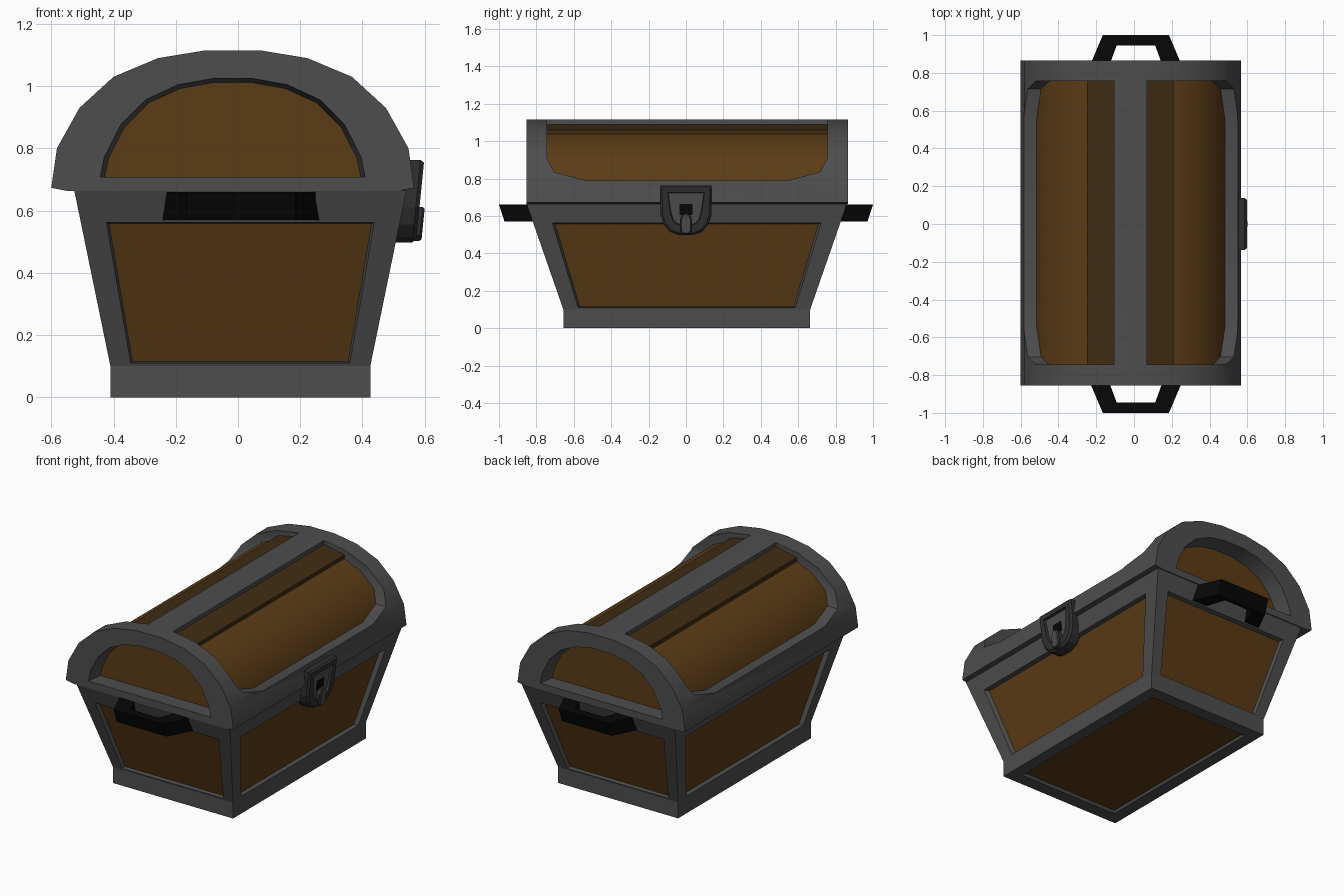
import bpy, bmesh, math
from mathutils import Vector

if "Cube" in bpy.data.objects:
    bpy.data.objects.remove(bpy.data.objects["Cube"])


def material(name, r, g, b):
    m = bpy.data.materials.new(name)
    m.diffuse_color = (r, g, b, 1)
    m.use_nodes = True
    m.node_tree.nodes["Principled BSDF"].inputs["Base Color"].default_value = m.diffuse_color
    return m


IRON = material("dark_iron", 0.075, 0.075, 0.075)
WOOD = material("wood", 0.105, 0.045, 0.008)
DARK_WOOD = material("dark_wood", 0.05, 0.025, 0.006)
BLACK = material("black_iron", 0.002, 0.002, 0.002)
LOCK = material("lock_iron", 0.03, 0.03, 0.03)


def finish(name, bm, mats, smooth=False):
    bmesh.ops.recalc_face_normals(bm, faces=bm.faces)
    me = bpy.data.meshes.new(name)
    bm.to_mesh(me)
    bm.free()
    for m in mats:
        me.materials.append(m)
    ob = bpy.data.objects.new(name, me)
    bpy.context.collection.objects.link(ob)
    if smooth:
        smooth_mesh(me)
    return ob


def smooth_mesh(me):
    for p in me.polygons:
        p.use_smooth = True
    me.set_sharp_from_angle(angle=math.radians(30))


def prism_bm(pts, axis, a, b, far_pts=None):
    """Extrude a 2D outline along an axis from a to b; returns bmesh and far cap."""
    place = {"x": lambda u, v, d: (d, u, v),
             "y": lambda u, v, d: (u, d, v),
             "z": lambda u, v, d: (u, v, d)}[axis]
    bm = bmesh.new()
    near = [bm.verts.new(place(u, v, a)) for u, v in pts]
    far = [bm.verts.new(place(u, v, b)) for u, v in far_pts or pts]
    bm.faces.new(near)
    cap = bm.faces.new(far)
    n = len(pts)
    for i in range(n):
        j = (i + 1) % n
        bm.faces.new((near[i], near[j], far[j], far[i]))
    bmesh.ops.recalc_face_normals(bm, faces=bm.faces)
    return bm, cap


def prism(name, pts, axis, a, b, mat, smooth=False, far_pts=None):
    return finish(name, prism_bm(pts, axis, a, b, far_pts)[0], [mat], smooth)


def cut(ob, cutters):
    for c in cutters:
        m = ob.modifiers.new("cut", "BOOLEAN")
        m.object, m.operation, m.solver = c, "DIFFERENCE", "EXACT"
        c.hide_render = True
    bpy.context.view_layer.update()
    dg = bpy.context.evaluated_depsgraph_get()
    me = bpy.data.meshes.new_from_object(ob.evaluated_get(dg))
    ob.modifiers.clear()
    ob.data = me
    smooth_mesh(me)
    for c in cutters:
        bpy.data.objects.remove(c)


# Chest body: flared box with framed wooden panels
BX, BY = 0.0075, 0.004


def ring(hx, hy, z):
    return [Vector((BX + sx * hx, BY + sy * hy, z))
            for sx, sy in ((-1, -1), (1, -1), (1, 1), (-1, 1))]


def framed(bm, quad, mu, v0, v1, depth):
    """Quad face with a sunken wooden panel."""
    a, b, c, d = quad
    n = (b - a).cross(d - a).normalized()
    if abs(n.z) < 0.9:      # side walls sink level
        n.z = 0

    def at(u, v):
        return a.lerp(b, u).lerp(d.lerp(c, u), v)
    e = 0.008
    uv = lambda k: ((mu + k, v0 + k), (1 - mu - k, v0 + k), (1 - mu - k, v1 - k), (mu + k, v1 - k))
    loops = [quad, [at(*p) for p in uv(0)], [at(*p) - n * depth for p in uv(e)]]
    vs = [[bm.verts.new(p) for p in l] for l in loops]
    for o, i in zip(vs, vs[1:]):
        for k in range(4):
            j = (k + 1) % 4
            bm.faces.new((o[k], o[j], i[j], i[k]))
    bm.faces.new(vs[-1]).material_index = 1


r0, r1, r2 = ring(0.4175, 0.66, 0), ring(0.4175, 0.66, 0.1), ring(0.5335, 0.856, 0.664)
bm = bmesh.new()
for i in range(4):
    j = (i + 1) % 4
    bm.faces.new([bm.verts.new(p) for p in (r0[i], r0[j], r1[j], r1[i])])
    framed(bm, [r1[i], r1[j], r2[j], r2[i]], 0.08 if i % 2 == 0 else 0.062, 0.018, 0.82, 0.027)
framed(bm, r0[::-1], 0.09, 0.06, 0.94, 0.015)
bm.faces.new([bm.verts.new(p) for p in r2])
bmesh.ops.remove_doubles(bm, verts=bm.verts, dist=1e-4)
finish("chest_body", bm, [IRON, WOOD])

# Lid frame: arched prism with side windows and deep end recesses cut out
LX, LY, LZ = -0.017, 0.006, 0.663
HALF = [(0.583, 0.673), (0.565, 0.80), (0.4925, 0.93), (0.383, 1.03), (0.24, 1.09), (0.0875, 1.115)]


def arch(sx, sz, foot):
    h = [(x * sx, LZ + (z - LZ) * sz) for x, z in HALF]
    h[0] = (h[0][0], foot)
    return [(LX + x, z) for x, z in h] + [(LX - x, z) for x, z in reversed(h)]


outer = [(LX + 0.53, LZ)] + arch(1, 1, 0.673) + [(LX - 0.53, LZ)]
lid = prism("lid_frame", outer, "y", LY - 0.86, LY + 0.86, IRON)
side = [(0.75, 1.3), (0.75, 0.91), (0.71, 0.835), (0.54, 0.79)]
window = [(LY + y, z) for y, z in side] + [(LY - y, z) for y, z in reversed(side)]
wide, narrow = arch(0.73, 0.80, 0.708), arch(0.705, 0.77, 0.708)
cut(lid, [prism("cut_right", window, "x", 0.07, 1, IRON),
          prism("cut_left", window, "x", -1, -0.105, IRON)]
    + [prism("cut_end", wide, "y", LY + s * 0.861, LY + s * 0.757, IRON, False, narrow)
       for s in (-1, 1)])

# Wooden lid core (its ends show in the recesses) and raised planks
prism("lid_wood", arch(0.89, 0.89, 0.69), "y", LY - 0.76, LY + 0.76, WOOD, True)
prism("lid_planks", [(-0.25, 0.95), (-0.25, 1.06), (-0.105, 1.09), (0.07, 1.09), (0.21, 1.06), (0.21, 0.95)],
      "y", LY - 0.755, LY + 0.755, DARK_WOOD)

# Carrying handles on both ends, outer face leaning with the wall
HANDLE = [(-0.25, 0.80), (-0.165, 1.0), (0.185, 1.0), (0.27, 0.80),
          (0.165, 0.80), (0.112, 0.945), (-0.092, 0.945), (-0.145, 0.80)]
for s, n in ((-1, "front"), (1, "back")):
    bm, _ = prism_bm([(x, y * s) for x, y in HANDLE], "z", 0.57, 0.66)
    for v in bm.verts:
        if abs(v.co.y) > 0.99:
            v.co.y -= s * (0.66 - v.co.z) * 0.33
    finish(n + "_handle", bm, [BLACK])


# Lock on the right side: shield plate, face, keyhole and hasp
def lock_part(name, half, a, b, mat, insets=()):
    pts = half + [(-y, z) for y, z in reversed(half)]
    bm, cap = prism_bm(pts, "x", a, b)
    for t, d in insets:
        bmesh.ops.inset_region(bm, faces=[cap], thickness=t, depth=d)
    if insets:
        cap.material_index = 1
    for v in bm.verts:
        v.co.x += 0.1 * (v.co.z - 0.63)
    return finish(name, bm, [mat, IRON])


lock_part("lock_plate", [(0.137, 0.763), (0.137, 0.61), (0.12, 0.555), (0.085, 0.515), (0.04, 0.498)],
          0.51, 0.573, LOCK, [(0.012, 0.012), (0.042, 0), (0.004, -0.015)])
lock_part("keyhole", [(0.034, 0.665), (0.034, 0.605)], 0.55, 0.574, BLACK)
lock_part("lock_hasp", [(0.016, 0.612), (0.03, 0.585), (0.03, 0.52), (0.015, 0.502)],
          0.55, 0.595, LOCK, [(0.007, 0.007)])
